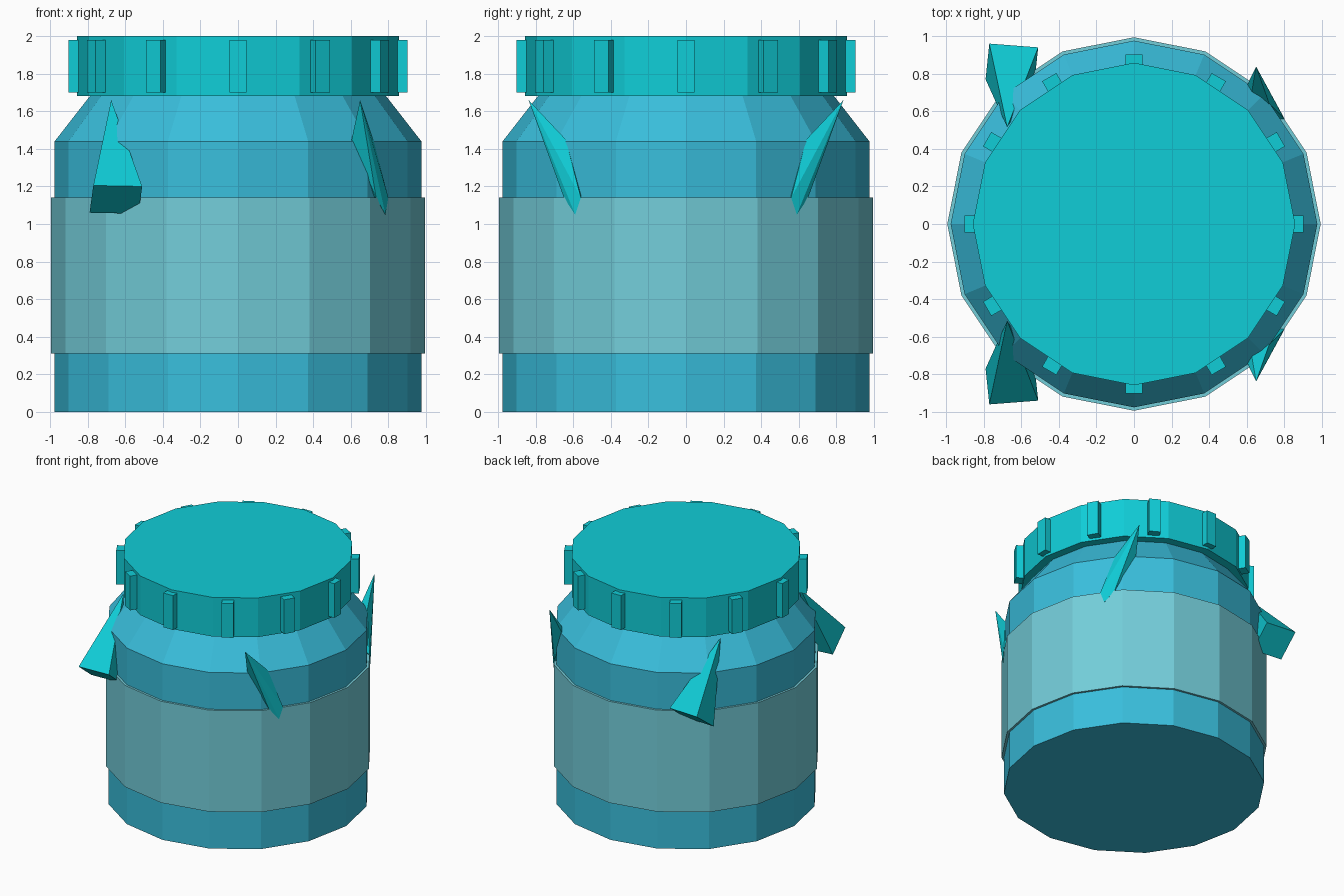
import bpy, bmesh, math
from mathutils import Matrix

if "Cube" in bpy.data.objects:
    bpy.data.objects.remove(bpy.data.objects["Cube"])

SIDES = 16


def material(name, rgb):
    m = bpy.data.materials.new(name)
    m.diffuse_color = (*rgb, 1.0)
    m.use_nodes = True
    m.node_tree.nodes["Principled BSDF"].inputs["Base Color"].default_value = m.diffuse_color
    return m


TURQUOISE = material("turquoise", (0.005, 0.61, 0.68))
BLUE = material("sky blue", (0.041, 0.515, 0.716))
PALE = material("pale teal", (0.171, 0.61, 0.694))


def finish(name, bm, mat):
    bmesh.ops.recalc_face_normals(bm, faces=bm.faces)
    mesh = bpy.data.meshes.new(name)
    bm.to_mesh(mesh)
    bm.free()
    mesh.materials.append(mat)
    obj = bpy.data.objects.new(name, mesh)
    bpy.context.collection.objects.link(obj)
    return obj


def lathe(name, profile, mat):
    """Capped 16-sided solid from (radius, height) pairs."""
    bm = bmesh.new()
    rings = []
    for r, z in profile:
        rings.append([bm.verts.new((r * math.cos(2 * math.pi * i / SIDES),
                                    r * math.sin(2 * math.pi * i / SIDES), z))
                      for i in range(SIDES)])
    for a, b in zip(rings, rings[1:]):
        for i in range(SIDES):
            j = (i + 1) % SIDES
            bm.faces.new((a[i], a[j], b[j], b[i]))
    bm.faces.new(rings[0][::-1])
    bm.faces.new(rings[-1])
    return finish(name, bm, mat)


def hull(name, points, mat, side):
    """Convex solid around points; side = -1 mirrors it to the back."""
    bm = bmesh.new()
    for x, y, z in points:
        bm.verts.new((x, y * side, z))
    res = bmesh.ops.convex_hull(bm, input=bm.verts[:])
    loose = [v for v in bm.verts if not v.link_faces]
    bmesh.ops.delete(bm, geom=loose, context='VERTS')
    bmesh.ops.dissolve_limit(bm, angle_limit=math.radians(1),
                             verts=bm.verts[:], edges=bm.edges[:])
    return finish(name, bm, mat)


# Jar body with sloped shoulder, wrap-around band and lid
lathe("jar_body", [(0.976, 0), (0.976, 1.44), (0.785, 1.685)], BLUE)
lathe("label_band", [(0.994, 0.31), (0.994, 1.14)], PALE)
lathe("lid", [(0.858, 1.68), (0.858, 2.0)], TURQUOISE)

# Twelve grip ridges around the lid
bm = bmesh.new()
for i in range(12):
    place = (Matrix.Rotation(i * math.pi / 6, 4, 'Z')
             @ Matrix.Translation((0.86, 0, 1.84))
             @ Matrix.Diagonal((0.085, 0.088, 0.28, 1)))
    bmesh.ops.create_cube(bm, size=1, matrix=place)
finish("lid_grips", bm, TURQUOISE)

# Wide wedge spikes on the left, narrow blade spikes on the right
wedge = [(-0.675, -0.515, 1.66), (-0.77, -0.96, 1.205), (-0.51, -0.94, 1.20),
         (-0.79, -0.77, 1.06), (-0.53, -0.75, 1.055)]
blade = [(0.65, -0.838, 1.66), (0.605, -0.745, 1.45), (0.72, -0.64, 1.45),
         (0.735, -0.65, 1.14), (0.80, -0.56, 1.14), (0.785, -0.59, 1.05),
         (0.60, -0.55, 1.25)]
for label, side in (("front", 1), ("back", -1)):
    hull(label + "_left_wedge", wedge, TURQUOISE, side)
    hull(label + "_right_blade", blade, TURQUOISE, side)
